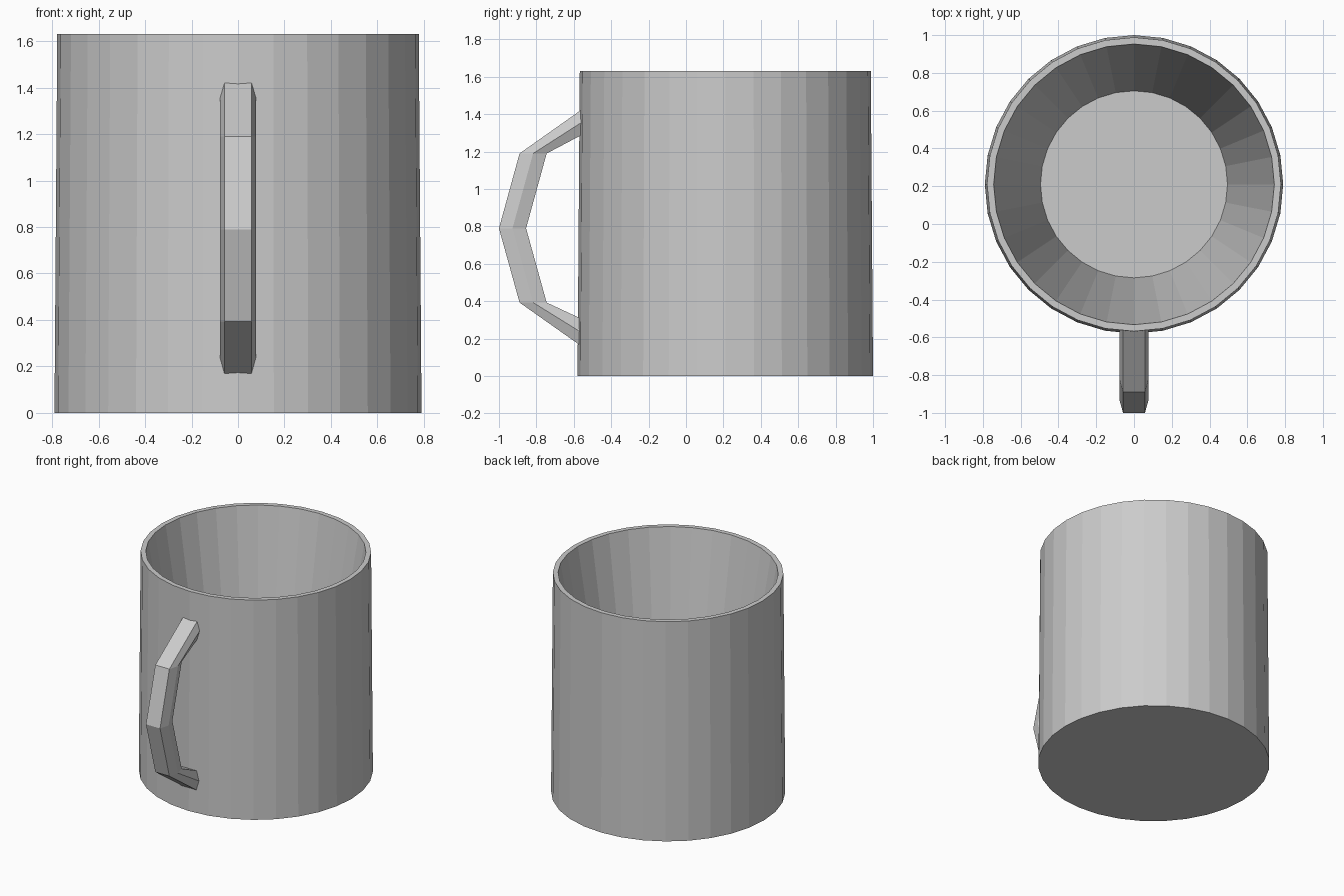
import bpy, bmesh, math

if "Cube" in bpy.data.objects:
    bpy.data.objects.remove(bpy.data.objects["Cube"])

CY = 0.21       # centre of the cup in y
SIDES = 32


def make_object(name, bm):
    bmesh.ops.recalc_face_normals(bm, faces=bm.faces)
    mesh = bpy.data.meshes.new(name)
    bm.to_mesh(mesh)
    bm.free()
    obj = bpy.data.objects.new(name, mesh)
    bpy.context.collection.objects.link(obj)
    return obj


def loft(name, rings):
    """Skin a series of equal-sized point rings and cap both ends."""
    bm = bmesh.new()
    loops = [[bm.verts.new(p) for p in ring] for ring in rings]
    n = len(loops[0])
    for a, b in zip(loops, loops[1:]):
        for i in range(n):
            j = (i + 1) % n
            bm.faces.new((a[i], a[j], b[j], b[i]))
    bm.faces.new(loops[0])
    bm.faces.new(loops[-1])
    return make_object(name, bm)


def circle(r, z):
    return [(r * math.cos(2 * math.pi * i / SIDES),
             CY + r * math.sin(2 * math.pi * i / SIDES), z) for i in range(SIDES)]


def handle_ring(outer, inner):
    """Six-sided section, widest halfway between outer and inner edge."""
    (yo, zo), (yi, zi) = outer, inner
    ym, zm = (yo + yi) / 2, (zo + zi) / 2
    return [(-0.058, yo, zo), (0.058, yo, zo), (0.078, ym, zm),
            (0.058, yi, zi), (-0.058, yi, zi), (-0.078, ym, zm)]


# Cup: outer wall, rim, tapered inside and floor
loft("cup_body", [circle(r, z) for r, z in
                  [(0.79, 0), (0.778, 1.63), (0.743, 1.63), (0.495, 0.10)]])

# Handle: angular loop, ends sunk into the wall
outer = [(-0.55, 1.43), (-0.89, 1.19), (-1.0, 0.79), (-0.89, 0.393), (-0.55, 0.153)]
inner = [(-0.55, 1.293), (-0.745, 1.19), (-0.855, 0.79), (-0.745, 0.393), (-0.55, 0.302)]
loft("handle", [handle_ring(o, i) for o, i in zip(outer, inner)])
